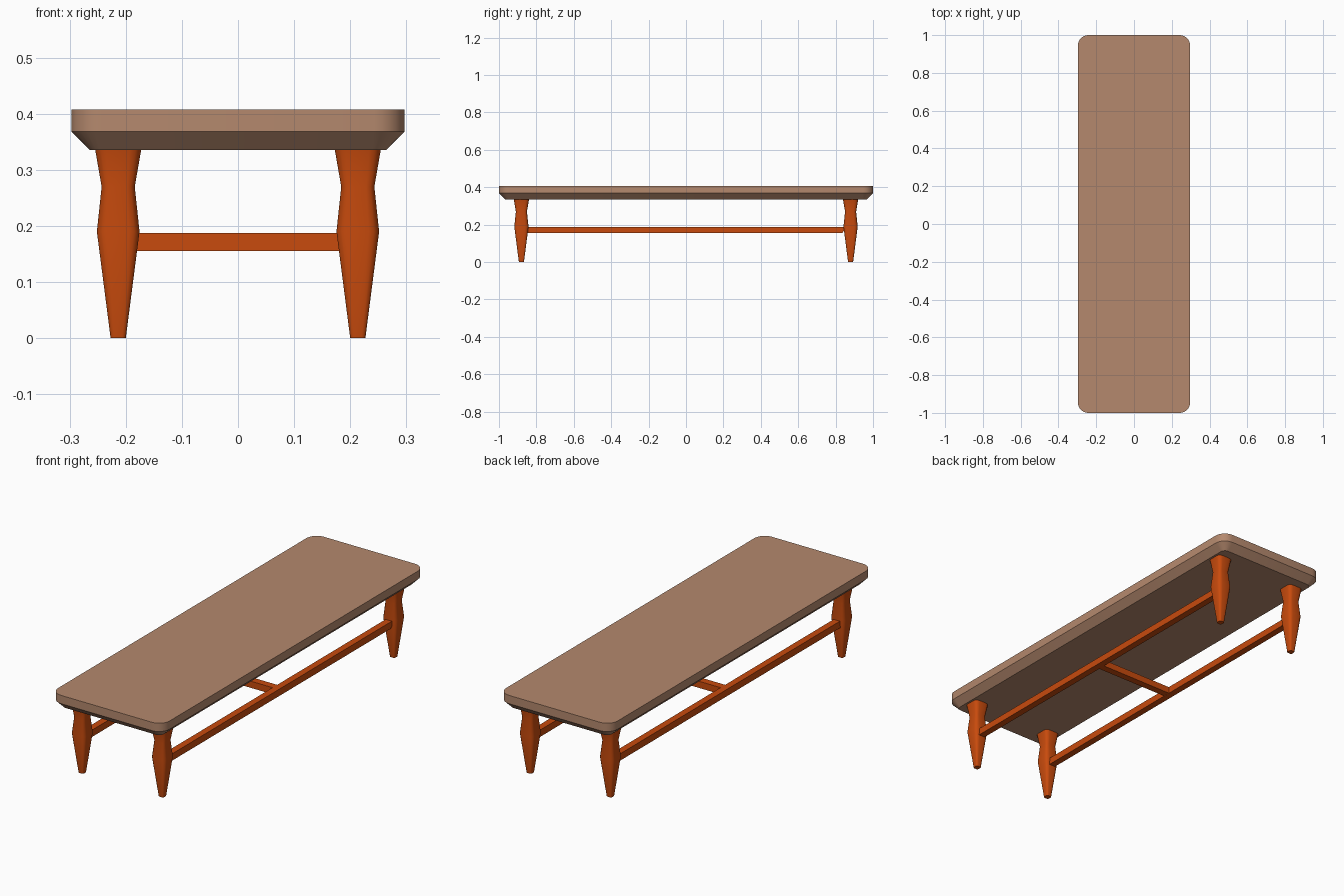
import bpy, bmesh, math
from math import sin, cos, pi

if "Cube" in bpy.data.objects:
    bpy.data.objects.remove(bpy.data.objects["Cube"])


def material(name, rgb):
    m = bpy.data.materials.new(name)
    m.diffuse_color = (*rgb, 1)
    m.use_nodes = True
    m.node_tree.nodes["Principled BSDF"].inputs["Base Color"].default_value = m.diffuse_color
    return m


TAN = material("tan_wood", (0.46, 0.25, 0.155))
ORANGE = material("orange_wood", (0.58, 0.07, 0.004))


def finish(name, bm, mat, loc=(0, 0, 0), smooth=False):
    bmesh.ops.recalc_face_normals(bm, faces=bm.faces)
    mesh = bpy.data.meshes.new(name)
    bm.to_mesh(mesh)
    bm.free()
    mesh.materials.append(mat)
    ob = bpy.data.objects.new(name, mesh)
    ob.location = loc
    bpy.context.collection.objects.link(ob)
    if smooth:
        bpy.ops.object.select_all(action='DESELECT')
        ob.select_set(True)
        bpy.context.view_layer.objects.active = ob
        bpy.ops.object.shade_smooth_by_angle(angle=math.radians(32))
    return ob


def rounded_rect(hx, hy, r, segs):
    pts = []
    for i, (sx, sy) in enumerate([(1, 1), (-1, 1), (-1, -1), (1, -1)]):
        for k in range(segs + 1):
            a = (i + k / segs) * pi / 2
            pts.append((sx * (hx - r) + r * cos(a), sy * (hy - r) + r * sin(a)))
    return pts


def loft(levels, segs):
    """Stack of rounded rectangles (half x, half y, radius, z), capped."""
    bm = bmesh.new()
    rings = [[bm.verts.new((x, y, z)) for x, y in rounded_rect(hx, hy, r, segs)]
             for hx, hy, r, z in levels]
    n = len(rings[0])
    for a, b in zip(rings, rings[1:]):
        for i in range(n):
            j = (i + 1) % n
            bm.faces.new((a[i], a[j], b[j], b[i]))
    bm.faces.new(rings[0])
    bm.faces.new(rings[-1])
    return bm


# Bench top with rounded corners and an undercut lower edge
finish("bench_top", loft([(0.264, 0.967, 0.024, 0.335),
                          (0.297, 1.0, 0.055, 0.368),
                          (0.297, 1.0, 0.055, 0.408)], 6), TAN, smooth=True)

# Four tapered legs with a waist
LEG_X, LEG_Y = 0.2135, 0.88
PROFILE = [(0.0135, 0), (0.038, 0.19), (0.0295, 0.27), (0.041, 0.336)]
for sx, side in ((-1, "left"), (1, "right")):
    for sy, end in ((-1, "front"), (1, "back")):
        bm = loft([(h, h, h * 0.5, z) for h, z in PROFILE], 3)
        finish(f"{end}_{side}_leg", bm, ORANGE, (sx * LEG_X, sy * LEG_Y, 0), True)


def bar(name, size, loc, slant=0):
    bm = bmesh.new()
    bmesh.ops.create_cube(bm, size=1)
    for v in bm.verts:
        v.co = [c * s for c, s in zip(v.co, size)]
        if v.co.y > 0 and v.co.z < 0:
            v.co.y -= slant
    finish(name, bm, ORANGE, loc)


# Long stretchers (slanted at the back end) and the middle crossbar
for sx, side in ((-1, "left"), (1, "right")):
    bar(f"{side}_stretcher", (0.033, 1.72, 0.033), (sx * LEG_X, 0, 0.1715), 0.025)
bar("middle_crossbar", (0.40, 0.035, 0.032), (0, 0, 0.1715))
